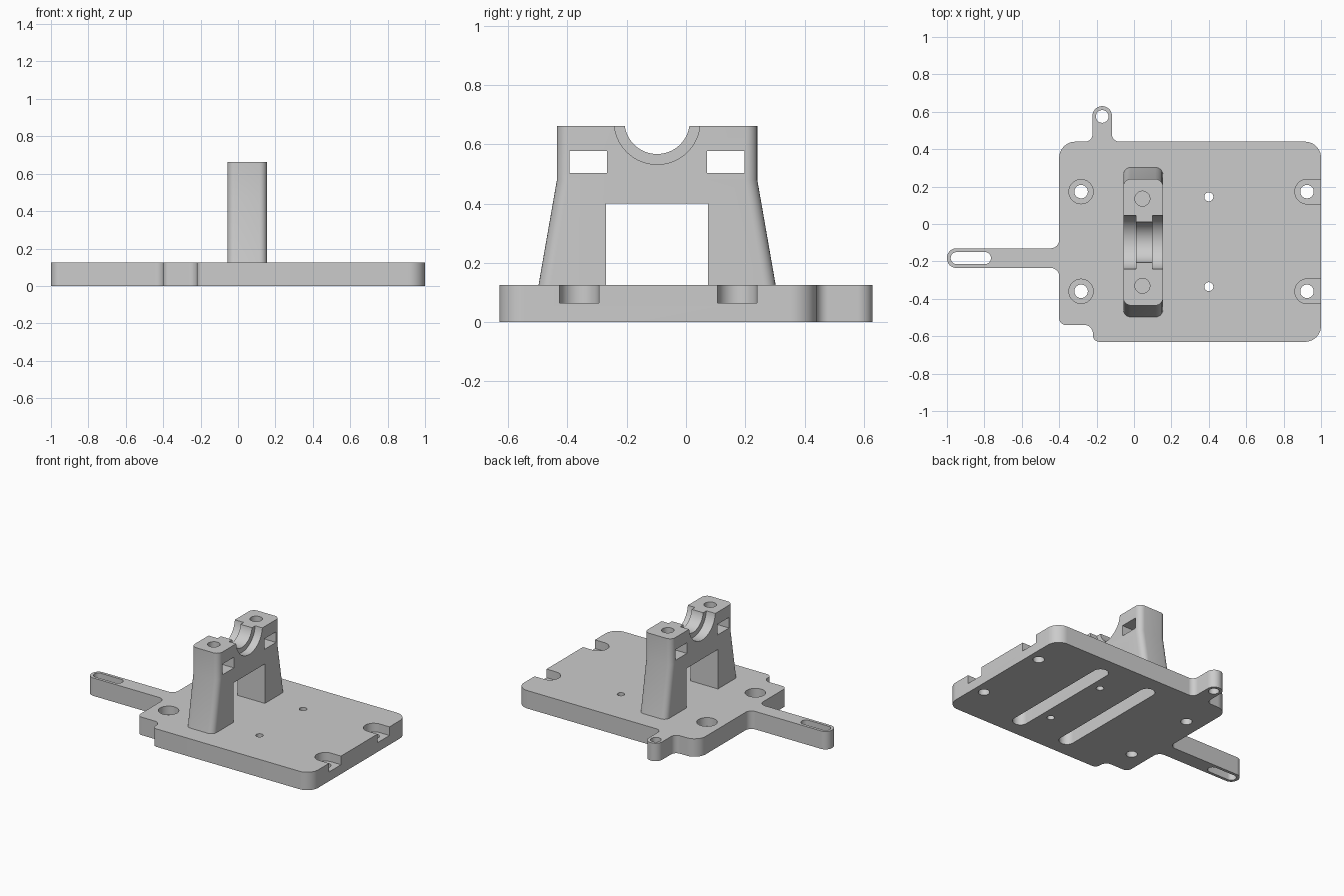
import bpy, bmesh, math
from mathutils import Vector

if "Cube" in bpy.data.objects:
    bpy.data.objects.remove(bpy.data.objects["Cube"])

grey = bpy.data.materials.new("plain_grey")
grey.use_nodes = True
grey.diffuse_color = (0.6, 0.6, 0.6, 1)
grey.node_tree.nodes["Principled BSDF"].inputs["Base Color"].default_value = grey.diffuse_color


def rounded(corners, steps=8):
    """Turn (u, v, radius) corners into an outline with tangent arcs."""
    out = []
    n = len(corners)
    for i, (u, v, r) in enumerate(corners):
        p = Vector((u, v))
        if r == 0:
            out.append(p)
            continue
        a = (Vector(corners[i - 1][:2]) - p).normalized()
        b = (Vector(corners[(i + 1) % n][:2]) - p).normalized()
        half = a.angle(b) / 2
        centre = p + (a + b).normalized() * (r / math.sin(half))
        start = p + a * (r / math.tan(half)) - centre
        end = p + b * (r / math.tan(half)) - centre
        for k in range(steps + 1):
            out.append(centre + start.lerp(end, k / steps).normalized() * r)
    return out


def prism(name, outline, axis, lo, hi):
    """Extrude an outline along z (outline in x, y) or x (outline in y, z)."""
    def place(p, w):
        return (p[0], p[1], w) if axis == "z" else (w, p[0], p[1])
    bm = bmesh.new()
    rings = [[bm.verts.new(place(p, w)) for p in outline] for w in (lo, hi)]
    for ring in rings:
        bm.faces.new(ring)
    n = len(outline)
    for i in range(n):
        j = (i + 1) % n
        bm.faces.new((rings[0][i], rings[0][j], rings[1][j], rings[1][i]))
    bmesh.ops.recalc_face_normals(bm, faces=bm.faces)
    mesh = bpy.data.meshes.new(name)
    bm.to_mesh(mesh)
    bm.free()
    mesh.materials.append(grey)
    obj = bpy.data.objects.new(name, mesh)
    bpy.context.collection.objects.link(obj)
    return obj


def box(u0, u1, v0, v1, r=0):
    return rounded([(u0, v0, r), (u1, v0, r), (u1, v1, r), (u0, v1, r)])


def circle(u, v, r, n=40):
    return [(u + r * math.cos(math.tau * k / n), v + r * math.sin(math.tau * k / n))
            for k in range(n)]


def cut(obj, outline, axis, lo, hi):
    cutter = prism("cutter", outline, axis, lo, hi)
    cutter.hide_render = True
    mod = obj.modifiers.new("cut", "BOOLEAN")
    mod.operation = "DIFFERENCE"
    mod.solver = "EXACT"
    mod.object = cutter
    bpy.context.view_layer.objects.active = obj
    bpy.ops.object.modifier_apply(modifier=mod.name)
    bpy.data.objects.remove(cutter)


def smooth(obj):
    bpy.ops.object.select_all(action="DESELECT")
    obj.select_set(True)
    bpy.context.view_layer.objects.active = obj
    bpy.ops.object.shade_smooth_by_angle(angle=math.radians(25))


TOP = 0.125      # plate thickness
MID = -0.0975    # symmetry line of the tower in y

# Base plate with rear lug, long side arm and notched corner
base = prism("base_plate", rounded([
    (-0.22, -0.63, 0.035), (1, -0.63, 0.085), (1, 0.44, 0.085),
    (-0.118, 0.44, 0.04), (-0.118, 0.63, 0.051), (-0.222, 0.63, 0.051),
    (-0.222, 0.44, 0.04), (-0.4, 0.44, 0.085),
    (-0.4, -0.13, 0.045), (-1, -0.13, 0.05), (-1, -0.235, 0.05),
    (-0.4, -0.235, 0.045), (-0.4, -0.54, 0.035), (-0.22, -0.54, 0.045),
]), "z", 0, TOP)

# Counterbored mounting holes; the +x pair opens through the edge
for y in (-0.36, 0.173):
    cut(base, circle(-0.283, y, 0.065), "z", 0.065, 0.2)
    cut(base, rounded([(0.86, y - 0.066, 0.065), (1.1, y - 0.066, 0),
                       (1.1, y + 0.066, 0), (0.86, y + 0.066, 0.065)]), "z", 0.065, 0.2)
    for x in (-0.283, 0.925):
        cut(base, circle(x, y, 0.036), "z", -0.1, 0.2)

# Small holes, lug hole and arm slot
for y in (-0.335, 0.145):
    cut(base, circle(0.4, y, 0.024), "z", -0.1, 0.2)
cut(base, circle(-0.17, 0.575, 0.034), "z", -0.1, 0.2)
cut(base, box(-0.98, -0.765, -0.215, -0.15, 0.032), "z", -0.1, 0.2)

# Two long blind slots in the underside
for x in (0.14, 0.52):
    cut(base, box(x - 0.05, x + 0.05, MID - 0.44, MID + 0.44, 0.0495), "z", -0.1, 0.09)
smooth(base)

# Bearing tower: tapered legs, straight head
X0, X1 = -0.057, 0.155
H = 0.662
half = [(0.4, TOP), (0.338, 0.48), (0.338, H)]
tower = prism("bearing_tower", [(MID + d, z) for d, z in half]
              + [(MID - d, z) for d, z in reversed(half)], "x", X0, X1)

# Round the upright outer edges
bm = bmesh.new()
bm.from_mesh(tower.data)
upright = [e for e in bm.edges
           if abs(e.verts[0].co.x - e.verts[1].co.x) < 0.001
           and (e.verts[0].co.y - MID) * (e.verts[1].co.y - MID) > 0]
bmesh.ops.bevel(bm, geom=upright, offset=0.04, segments=6, profile=0.5, affect="EDGES")
bm.to_mesh(tower.data)
bm.free()

# Opening between the legs
cut(tower, box(MID - 0.1725, MID + 0.1725, 0, 0.4), "x", -0.3, 0.4)

# Nut windows and bolt holes
for side in (-1, 1):
    a, b = sorted((MID + side * 0.169, MID + side * 0.295))
    cut(tower, box(a, b, 0.503, 0.577), "x", -0.3, 0.4)
    cut(tower, circle(0.045, MID + side * 0.233, 0.04), "z", 0.47, 0.8)

# Half-round bearing seat: narrow rib with wider recesses on both faces
cut(tower, circle(MID, 0.677, 0.11, 64), "x", -0.3, 0.4)
cut(tower, circle(MID, 0.677, 0.145, 64), "x", -0.3, 0.012)
cut(tower, circle(MID, 0.677, 0.145, 64), "x", 0.1, 0.4)
smooth(tower)
